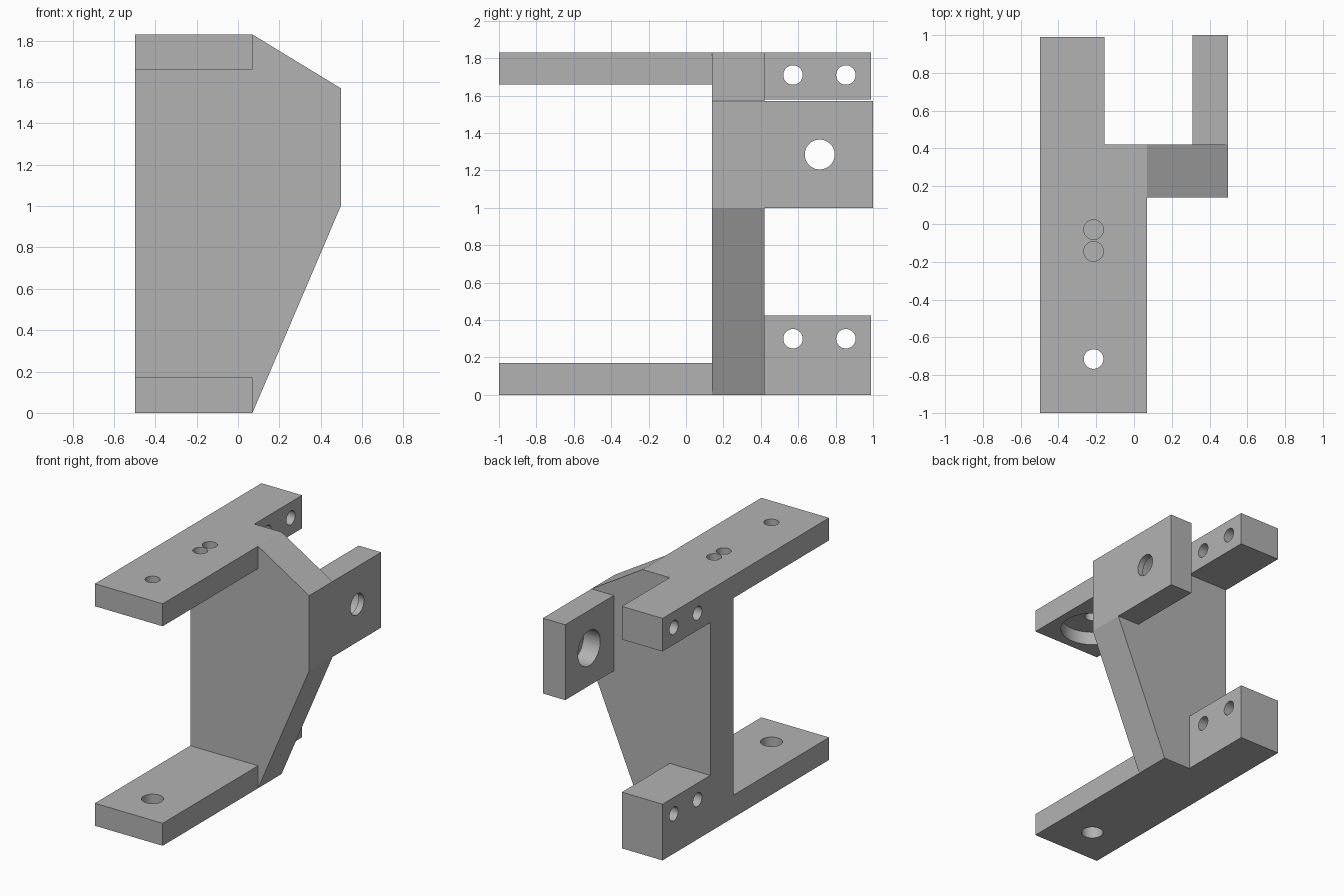
import bpy
from math import pi, radians

default = bpy.data.objects.get("Cube")
if default:
    bpy.data.objects.remove(default, do_unlink=True)

grey = bpy.data.materials.new("plain grey")
grey.use_nodes = True
colour = (0.45, 0.45, 0.45, 1)
grey.diffuse_color = colour
grey.node_tree.nodes["Principled BSDF"].inputs["Base Color"].default_value = colour

# Shared dimensions
LEFT, RIGHT, EDGE = -0.497, 0.07, 0.497
HEIGHT = 1.83
PLATE_FRONT, PLATE_BACK = 0.14, 0.42
ARM = 0.17
TAB_X, TAB_BACK = -0.157, 0.99
EAR_X, EAR_LOW, EAR_HIGH = 0.31, 1.0, 1.57
HOLE = 0.052
AXIS_X, SCREW_Y = -0.214, -0.715


def prism(name, profile, y0, y1):
    """Extrude an x-z outline from y0 to y1."""
    n = len(profile)
    verts = [(x, y, z) for y in (y0, y1) for x, z in profile]
    faces = [tuple(range(n)), tuple(reversed(range(n, 2 * n)))]
    faces += [(i, i + n, (i + 1) % n + n, (i + 1) % n) for i in range(n)]
    mesh = bpy.data.meshes.new(name)
    mesh.from_pydata(verts, [], faces)
    mesh.materials.append(grey)
    obj = bpy.data.objects.new(name, mesh)
    bpy.context.collection.objects.link(obj)
    return obj


def block(name, x, y, z):
    outline = [(x[0], z[0]), (x[1], z[0]), (x[1], z[1]), (x[0], z[1])]
    return prism(name, outline, *y)


def drill(obj, centre, radius, depth, axis):
    """Cut a round hole centred on a point, along the x or z axis."""
    bpy.ops.mesh.primitive_cylinder_add(
        vertices=48, radius=radius, depth=depth, location=centre,
        rotation=(0, pi / 2 if axis == "x" else 0, 0))
    cutter = bpy.context.object
    cutter.hide_render = True
    cutter.data.materials.append(grey)
    mod = obj.modifiers.new("hole", "BOOLEAN")
    mod.operation, mod.solver, mod.object = "DIFFERENCE", "EXACT", cutter
    bpy.ops.object.select_all(action="DESELECT")
    bpy.context.view_layer.objects.active = obj
    obj.select_set(True)
    bpy.ops.object.modifier_apply(modifier=mod.name)
    bpy.data.objects.remove(cutter, do_unlink=True)


# Upright web plate with slanted side
prism("web_plate", [(LEFT, 0), (RIGHT, 0), (EDGE, EAR_LOW), (EDGE, EAR_HIGH),
                    (RIGHT, HEIGHT), (LEFT, HEIGHT)], PLATE_FRONT, PLATE_BACK)

# Front arms
arm_y = (-1, PLATE_FRONT)
top_arm = block("top_arm", (LEFT, RIGHT), arm_y, (HEIGHT - ARM, HEIGHT))
bottom_arm = block("bottom_arm", (LEFT, RIGHT), arm_y, (0, ARM))
for y in (SCREW_Y, -0.145, -0.03):
    drill(top_arm, (AXIS_X, y, HEIGHT), HOLE, 1, "z")
# Round pocket under the top arm
drill(top_arm, (AXIS_X, SCREW_Y, HEIGHT - ARM), 0.22, 0.2, "z")
drill(bottom_arm, (AXIS_X, SCREW_Y, 0), 0.076, 1, "z")

# Rear mounting tabs, each with two cross holes
tabs = []
for name, low, high, hole_z in (("top_tab", 1.58, HEIGHT, 1.71),
                                ("bottom_tab", 0, 0.425, 0.3)):
    tab = block(name, (LEFT, TAB_X), (PLATE_BACK, TAB_BACK), (low, high))
    for y in (0.572, 0.855):
        drill(tab, (TAB_X, y, hole_z), HOLE, 1, "x")
    tabs.append(tab)

# Side ear with a stepped hole, wider on the inner face
ear = block("side_ear", (EAR_X, EDGE), (PLATE_BACK, 1), (EAR_LOW, EAR_HIGH))
drill(ear, (EDGE, 0.715, 1.285), 0.08, 1, "x")
drill(ear, (EAR_X, 0.715, 1.285), 0.133, 0.28, "x")

# Smooth hole walls, sharp block edges
bpy.ops.object.select_all(action="DESELECT")
for obj in (top_arm, bottom_arm, ear, *tabs):
    obj.select_set(True)
bpy.context.view_layer.objects.active = ear
bpy.ops.object.shade_smooth_by_angle(angle=radians(30))
